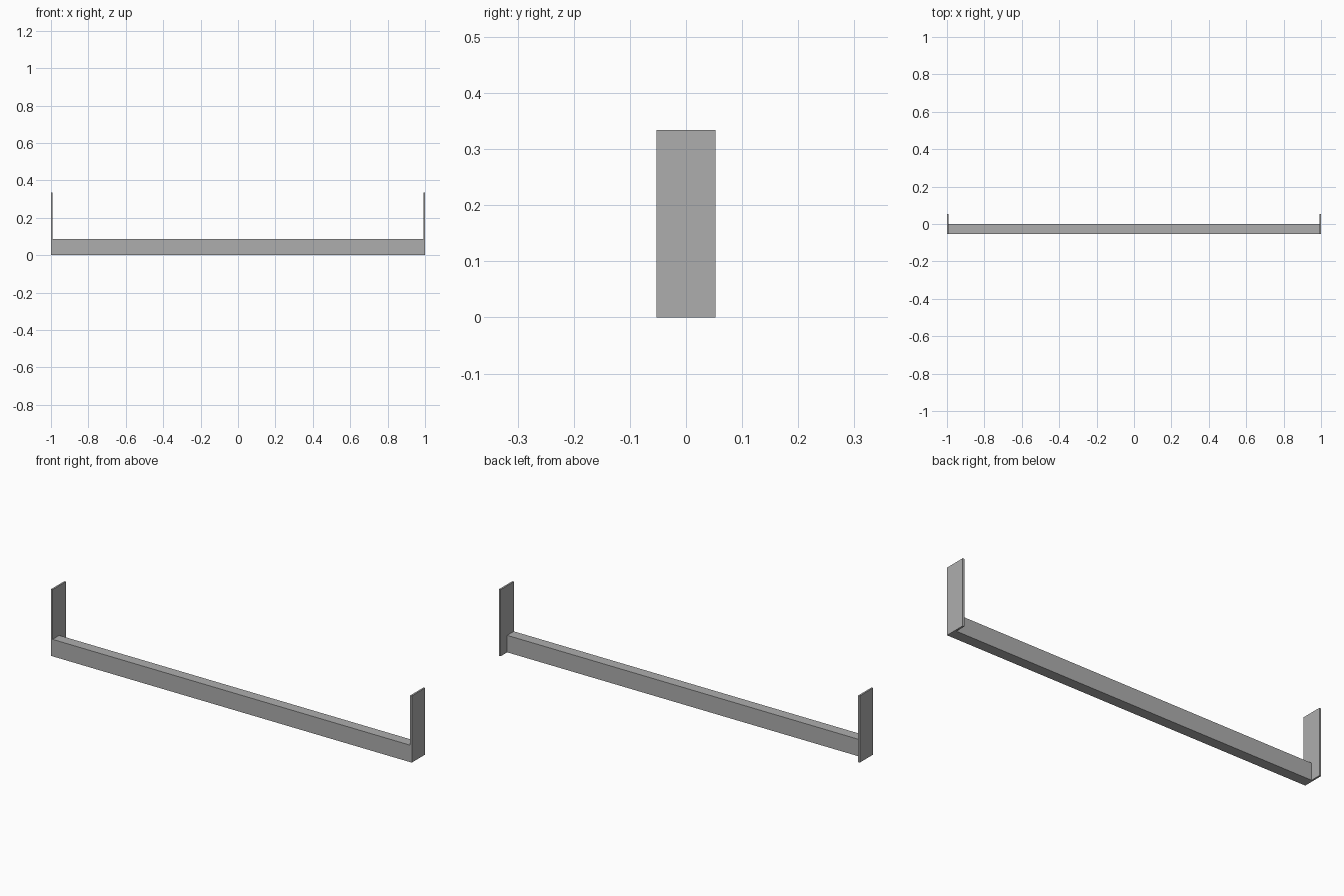
import bpy

cube = bpy.data.objects.get("Cube")
if cube:
    bpy.data.objects.remove(cube, do_unlink=True)

# Plain grey for the whole model
GREY = (0.42, 0.42, 0.42, 1)
grey = bpy.data.materials.new("plain_grey")
grey.use_nodes = True
grey.diffuse_color = GREY
grey.node_tree.nodes["Principled BSDF"].inputs["Base Color"].default_value = GREY


def box(name, low, high):
    """Add a flat-sided box between two opposite corners."""
    centre = [(a + b) / 2 for a, b in zip(low, high)]
    bpy.ops.mesh.primitive_cube_add(size=1, location=centre)
    obj = bpy.context.object
    obj.name = name
    obj.scale = [b - a for a, b in zip(low, high)]
    bpy.ops.object.transform_apply(location=True, rotation=False, scale=True)
    obj.data.materials.append(grey)
    return obj


HALF = 1.0
DEPTH = 0.0525
PLATE = 0.009
HEIGHT = 0.334

# Long beam along the front, butted between the end plates
box("beam", (-HALF + PLATE, -DEPTH, 0), (HALF - PLATE, 0, 0.085))

# Upright end plates
box("left_end_plate", (HALF - PLATE, -DEPTH, 0), (HALF, DEPTH, HEIGHT))
box("right_end_plate", (-HALF, -DEPTH, 0), (-HALF + PLATE, DEPTH, HEIGHT))
